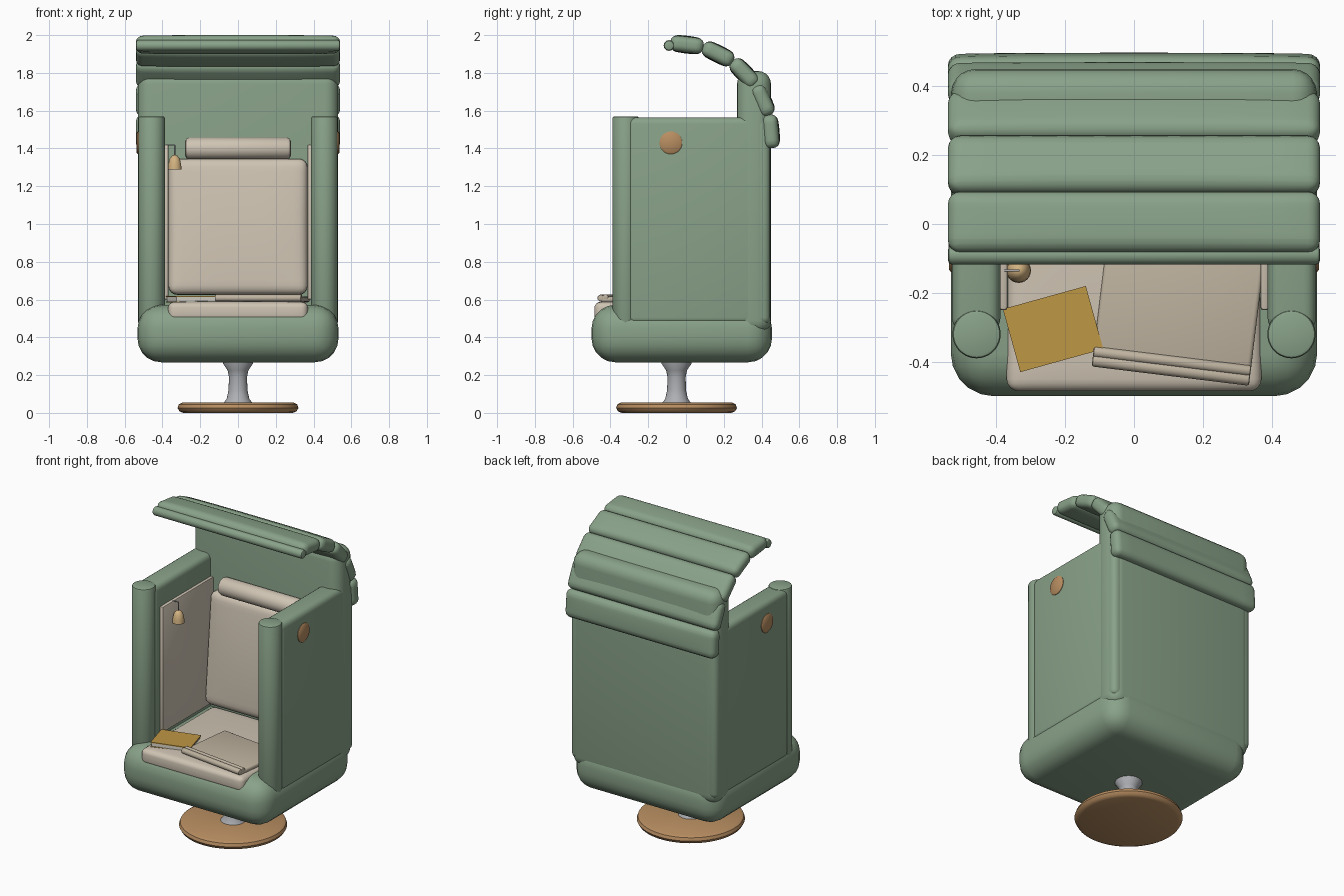
import bpy, bmesh, math
from mathutils import Vector, Euler

if "Cube" in bpy.data.objects:
    bpy.data.objects.remove(bpy.data.objects["Cube"])

R = math.radians


def material(name, rgb):
    m = bpy.data.materials.new(name)
    m.diffuse_color = (*rgb, 1)
    m.use_nodes = True
    m.node_tree.nodes["Principled BSDF"].inputs["Base Color"].default_value = m.diffuse_color
    return m


GREEN = material("green_fabric", (0.25, 0.36, 0.25))
CREAM = material("cream_fabric", (0.62, 0.55, 0.45))
TAN = material("tan_wool", (0.52, 0.45, 0.35))
WOOD = material("wood", (0.48, 0.27, 0.12))
GOLD = material("gold_cover", (0.52, 0.31, 0.06))
LAMP = material("lamp_shade", (0.65, 0.45, 0.22))
PAPER = material("paper", (0.7, 0.67, 0.6))
STEEL = material("steel", (0.42, 0.43, 0.45))


def finish(bm, name, mat, loc, rot):
    bmesh.ops.recalc_face_normals(bm, faces=bm.faces[:])
    me = bpy.data.meshes.new(name)
    bm.to_mesh(me)
    bm.free()
    ob = bpy.data.objects.new(name, me)
    bpy.context.collection.objects.link(ob)
    me.materials.append(mat)
    ob.location, ob.rotation_euler = loc, [R(a) for a in rot]
    bpy.context.view_layer.objects.active = ob
    ob.select_set(True)
    bpy.ops.object.shade_smooth_by_angle(angle=R(40))
    ob.select_set(False)
    return ob


def rbox(name, loc, size, bevel, mat, rot=(0, 0, 0), segs=4, edge=1.0):
    """Rounded box; edge < 1 thins local z towards the rim, giving a puffed cushion."""
    bm = bmesh.new()
    bmesh.ops.create_cube(bm, size=1)
    bmesh.ops.scale(bm, vec=size, verts=bm.verts[:])
    if bevel:
        bmesh.ops.bevel(bm, geom=bm.edges[:], offset=bevel, segments=segs,
                        profile=0.5, affect='EDGES')
    if edge < 1:
        for axis in (0, 1):
            n = Vector((axis == 0, axis == 1, 0))
            for f in (-0.8, -0.6, -0.4, -0.2, 0, 0.2, 0.4, 0.6, 0.8):
                bmesh.ops.bisect_plane(bm, geom=bm.verts[:] + bm.edges[:] + bm.faces[:],
                                       plane_co=n * (f * size[axis] / 2), plane_no=n)
        for v in bm.verts:
            u, w = 2 * v.co.x / size[0], 2 * v.co.y / size[1]
            v.co.z *= edge + (1 - edge) * max(0, 1 - u ** 4) * max(0, 1 - w ** 2)
    return finish(bm, name, mat, loc, rot)


def span(name, lo, hi, bevel, mat, **kw):
    """Rounded box from its two opposite corners."""
    lo, hi = Vector(lo), Vector(hi)
    return rbox(name, (lo + hi) / 2, hi - lo, bevel, mat, **kw)


def lathe(name, prof, loc, mat, rot=(0, 0, 0), n=40):
    """Spin a closed (radius, z) profile about local z."""
    bm = bmesh.new()
    vs = [bm.verts.new((r, 0, z)) for r, z in prof]
    es = [bm.edges.new(p) for p in zip(vs, vs[1:])]
    bmesh.ops.spin(bm, geom=vs + es, cent=(0, 0, 0), axis=(0, 0, 1),
                   angle=2 * math.pi, steps=n)
    bmesh.ops.remove_doubles(bm, verts=bm.verts[:], dist=1e-5)
    return finish(bm, name, mat, loc, rot)


def roll(name, loc, radius, length, b, mat, rot=(0, 90, 0)):
    h = length / 2
    c = b * 0.3
    prof = [(0, -h), (radius - b, -h), (radius - c, -h + c), (radius, -h + b),
            (radius, h - b), (radius - c, h - c), (radius - b, h), (0, h)]
    return lathe(name, prof, loc, mat, rot)


# Pedestal
lathe("pedestal_disc", [(0, 0), (0.29, 0), (0.31, 0.008), (0.32, 0.026), (0.313, 0.045),
                        (0.295, 0.055), (0, 0.055)], (0, -0.05, 0), WOOD, n=64)
lathe("pedestal_stem", [(0, 0.05), (0.078, 0.05), (0.06, 0.075), (0.05, 0.12), (0.048, 0.19),
                        (0.055, 0.225), (0.08, 0.262), (0.08, 0.29), (0, 0.29)],
      (0, -0.05, 0), STEEL)

# Upholstered shell
span("seat_tub", (-0.532, -0.5, 0.268), (0.532, 0.455, 0.572), 0.125, GREEN, segs=5)
span("back_wall", (-0.53, 0.27, 0.42), (0.53, 0.45, 1.81), 0.07, GREEN, segs=5)
for s, side in ((-1, "left"), (1, "right")):
    xs = sorted((s * 0.388, s * 0.528))
    span(side + "_wall", (xs[0], -0.31, 0.47), (xs[1], 0.446, 1.565), 0.035, GREEN)
    roll(side + "_front_post", (s * 0.457, -0.32, 1.015), 0.07, 1.11, 0.01, GREEN, (0, 0, 0))
    xs = sorted((s * 0.367, s * 0.392))
    span(side + "_lining", (xs[0], -0.25, 0.6), (xs[1], 0.3, 1.42), 0.008, CREAM, segs=2)
    lathe(side + "_wood_button", [(0, -0.01), (0.06, -0.01), (0.06, 0.004), (0.052, 0.01), (0, 0.012)],
          (s * 0.527, -0.08, 1.43), WOOD, (0, s * 90, 0))

# Folding hood: puffed slats along an arc, with a front lip
START, STEP, RAD = -5, 19.6, 0.505
for i in range(5):
    a = START + STEP * (i + 0.5)
    rbox(f"hood_slat_{i + 1}", (0, -0.055 + RAD * math.cos(R(a)), 1.448 + RAD * math.sin(R(a))),
         (1.08, 0.178, 0.094), 0.036, GREEN, (a - 90, 0, 0), edge=0.86)
roll("hood_lip", (0, -0.09, 1.945), 0.028, 1.08, 0.012, GREEN)

# Cushions
span("seat_cushion", (-0.37, -0.485, 0.475), (0.37, 0.27, 0.6), 0.035, CREAM, edge=0.78)
rbox("back_cushion", (0, 0.245, 0.985), (0.735, 0.72, 0.14), 0.045, CREAM, (85, 0, 0), edge=0.75)
roll("head_roll", (0, 0.235, 1.4), 0.057, 0.56, 0.02, CREAM)

# Hanging lamp
lathe("lamp_shade", [(0, 1.295), (0.036, 1.288), (0.034, 1.315), (0.027, 1.345),
                     (0.014, 1.362), (0, 1.366)], (-0.335, -0.135, 0), LAMP, n=24)
roll("lamp_cord", (-0.335, -0.135, 1.39), 0.003, 0.06, 0.001, STEEL, (0, 0, 0))
roll("lamp_arm", (-0.355, -0.135, 1.418), 0.003, 0.045, 0.001, STEEL)

# Book
for name, z, w, h, mat in (("book_back_cover", 0.588, 0.25, 0.006, GOLD),
                           ("book_pages", 0.602, 0.24, 0.024, PAPER),
                           ("book_front_cover", 0.616, 0.25, 0.006, GOLD)):
    rbox(name, (-0.235, -0.305, z), (w, w - 0.06, h), 0, mat, (0, 0, 15.5))

# Folded blanket with rolled front edge
turn = Euler((0, 0, R(-7)))
centre = Vector((0.13, -0.24, 0.6))
rbox("blanket", centre, (0.46, 0.37, 0.03), 0.012, TAN, (0, 0, -7), segs=3)
for k, (y, z, r) in enumerate(((-0.185, 0.008, 0.018), (-0.16, 0.012, 0.016))):
    off = Vector((0, y, z))
    off.rotate(turn)
    roll(f"blanket_fold_{k + 1}", centre + off, r, 0.46, 0.006, TAN, (0, 90, -7))
